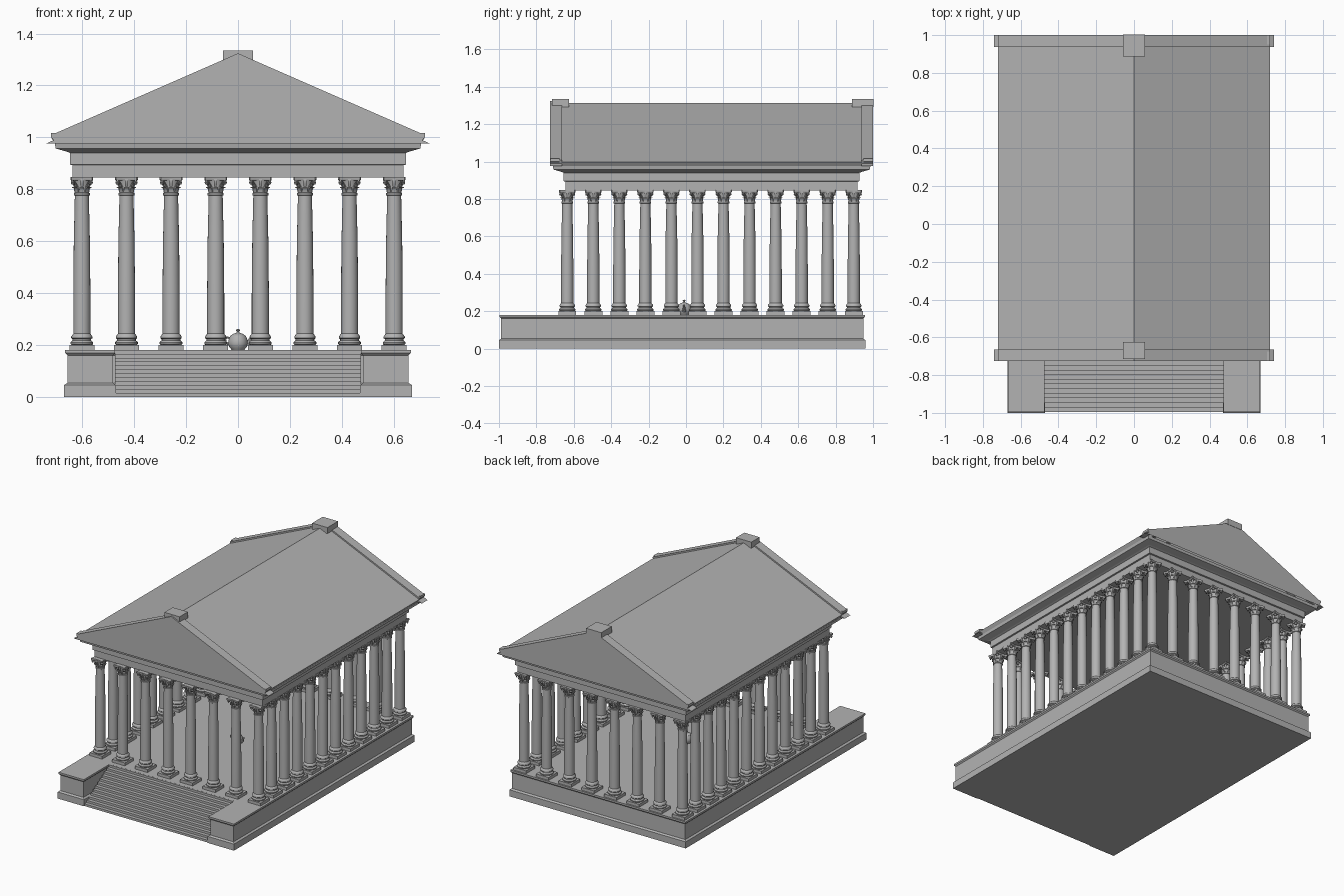
import bpy, bmesh, math
from mathutils import Vector, Matrix

cube = bpy.data.objects.get("Cube")
if cube:
    bpy.data.objects.remove(cube, do_unlink=True)

stone = bpy.data.materials.new("grey stone")
stone.use_nodes = True
GREY = (0.45, 0.45, 0.45, 1)
stone.diffuse_color = GREY
stone.node_tree.nodes["Principled BSDF"].inputs["Base Color"].default_value = GREY

CY, HY = 0.137, 0.863          # middle and half length of the roof
FLOOR, ARCHITRAVE = 0.18, 0.845


def finish(name, bm, smooth=False):
    bmesh.ops.recalc_face_normals(bm, faces=bm.faces)
    mesh = bpy.data.meshes.new(name)
    bm.to_mesh(mesh)
    bm.free()
    mesh.materials.append(stone)
    if smooth:
        mesh.shade_smooth()
        mesh.set_sharp_from_angle(angle=math.radians(35))
    obj = bpy.data.objects.new(name, mesh)
    bpy.context.collection.objects.link(obj)
    return obj


def loft(bm, rings):
    """Skin closed rings of equal length and cap both ends."""
    loops = [[bm.verts.new(p) for p in ring] for ring in rings]
    n = len(loops[0])
    for a, b in zip(loops, loops[1:]):
        for i in range(n):
            bm.faces.new((a[i], a[(i + 1) % n], b[(i + 1) % n], b[i]))
    bm.faces.new(loops[0][::-1])
    bm.faces.new(loops[-1])


def rect(z, hx, hy, cy=0):
    return [(sx * hx, cy + sy * hy, z) for sx, sy in ((-1, -1), (1, -1), (1, 1), (-1, 1))]


def lathe(bm, profile, sides):
    loft(bm, [[(r * math.cos(math.tau * i / sides), r * math.sin(math.tau * i / sides), z)
               for i in range(sides)] for r, z in profile])


def along_y(bm, outline, y0, y1):
    loft(bm, [[(x, y, z) for x, z in outline] for y in (y0, y1)])


def tube(bm, path, radii, sides=8):
    """Round tube along a path lying in the xz plane."""
    pts = [Vector((x, 0, z)) for x, z in path]
    rings = []
    for i, p in enumerate(pts):
        t = (pts[min(i + 1, len(pts) - 1)] - pts[max(i - 1, 0)]).normalized()
        side = Vector((0, 1, 0)).cross(t)
        rings.append([p + radii[i] * (math.cos(a) * side + math.sin(a) * Vector((0, 1, 0)))
                      for a in (math.tau * k / sides for k in range(sides))])
    loft(bm, rings)


# Podium with two arms that flank the stairs
def podium_ring(z, d):
    x, xi, front, back, stair = 0.67 - d, 0.47 + d, d - 1, 0.96 - d, d - 0.72
    return [(-x, front, z), (-xi, front, z), (-xi, stair, z), (xi, stair, z),
            (xi, front, z), (x, front, z), (x, back, z), (-x, back, z)]


bm = bmesh.new()
loft(bm, [podium_ring(z, d) for z, d in
          ((0, 0), (0.045, 0), (0.053, 0.012), (0.16, 0.012), (0.168, 0.004), (FLOOR, 0.004))])
finish("podium", bm)

# Stairs
STEPS = 12
rise, tread, y = FLOOR / STEPS, 0.0245, -0.995
outline = [(y, 0)]
for i in range(STEPS):
    outline += [(y + i * tread, (i + 1) * rise), (y + (i + 1) * tread, (i + 1) * rise)]
outline.append((y + STEPS * tread, 0))
# Keep the landing just under the floor so the two do not overlap
outline = [(a, min(z, FLOOR - 0.0005)) for a, z in outline]
bm = bmesh.new()
loft(bm, [[(x, a, z) for a, z in outline] for x in (-0.475, 0.475)])
finish("stairs", bm)

# Column: plinth, moulded base, tapered shaft, leafy capital, concave abacus
bm = bmesh.new()
loft(bm, [rect(0.178, 0.048, 0.048), rect(0.2, 0.048, 0.048)])
lathe(bm, [(0.04, 0.2), (0.044, 0.204), (0.044, 0.21), (0.04, 0.214), (0.036, 0.217),
           (0.036, 0.222), (0.041, 0.226), (0.041, 0.232), (0.037, 0.238), (0.033, 0.243),
           (0.033, 0.4), (0.031, 0.6), (0.027, 0.775), (0.031, 0.777), (0.031, 0.785),
           (0.026, 0.787), (0.027, 0.81), (0.034, 0.836)], 20)


def leaf(angle, width, points):
    rings = [[(r - 0.005, -width, z), (r, -width, z), (r, width, z), (r - 0.005, width, z)]
             for r, z in points]
    first = len(bm.verts)
    loft(bm, rings)
    bm.verts.ensure_lookup_table()
    bmesh.ops.rotate(bm, verts=bm.verts[first:], cent=(0, 0, 0),
                     matrix=Matrix.Rotation(angle, 3, "Z"))


for i in range(8):
    leaf(i * math.tau / 8, 0.009, [(0.028, 0.787), (0.031, 0.802), (0.037, 0.809), (0.038, 0.804)])
for i in range(4):
    corner = (i + 0.5) * math.tau / 4
    leaf(corner, 0.007, [(0.029, 0.806), (0.037, 0.818), (0.05, 0.832), (0.054, 0.826), (0.049, 0.818)])
    leaf(i * math.tau / 4, 0.006, [(0.03, 0.808), (0.036, 0.82), (0.041, 0.832), (0.04, 0.84)])


def abacus_ring(z, s):
    ring = []
    for k in range(4):
        for u, v in ((-0.9, 1), (-0.45, 0.86), (0, 0.82), (0.45, 0.86), (0.9, 1)):
            p = Matrix.Rotation(k * math.tau / 4, 2) @ Vector((v * s, u * s))
            ring.append((p.x, p.y, z))
    return ring


loft(bm, [abacus_ring(0.833, 0.041), abacus_ring(0.837, 0.044), abacus_ring(ARCHITRAVE + 0.002, 0.044)])
column = finish("column", bm, smooth=True)

# Colonnade around all four sides
ACROSS, DEEP, FIRST, LAST = 8, 12, -0.635, 0.897
spots = [(-0.602 + 1.204 * i / (ACROSS - 1), FIRST + (LAST - FIRST) * j / (DEEP - 1))
         for i in range(ACROSS) for j in range(DEEP)
         if i in (0, ACROSS - 1) or j in (0, DEEP - 1)]
column.location = (*spots[0], 0)
for x, y in spots[1:]:
    copy = column.copy()
    copy.location = (x, y, 0)
    bpy.context.collection.objects.link(copy)

# Entablature and projecting cornice
bm = bmesh.new()
loft(bm, [rect(z, 0.72 - d, HY - d, CY) for z, d in
          ((ARCHITRAVE, 0.082), (0.893, 0.082), (0.895, 0.072), (0.94, 0.072), (0.945, 0.06),
           (0.957, 0.017), (0.976, 0.014))])
finish("entablature", bm)

# Gable roof, set back behind the tympanum at each end
SLOPE, EAVE = 0.4375, 0.976
bm = bmesh.new()
along_y(bm, [(-0.705, EAVE), (0.705, EAVE), (0.72, 0.998), (0, 1.314), (-0.72, 0.998)],
        CY - HY + 0.06, CY + HY - 0.06)
finish("roof", bm)


# Raking cornice in three receding bands on both gables
def band(name, top, bottom, recess, lip=0.0):
    wt, wb = (top - EAVE) / SLOPE, (bottom - EAVE) / SLOPE
    foot = [(wt, EAVE)] if not lip else [(0.72, top - 0.72 * SLOPE), (0.706, EAVE)]
    half = [(0, top)] + foot + [(wb, EAVE), (0, bottom)]
    outline = half + [(-x, z) for x, z in reversed(half[1:-1])]
    for label, s in (("front", -1), ("back", 1)):
        bm = bmesh.new()
        along_y(bm, outline, CY + s * (HY - recess), CY + s * (HY - 0.062))
        finish(f"{label}_{name}", bm)


band("outer_raking_band", 1.324, 1.3, 0, lip=0.01)
band("middle_raking_band", 1.3, 1.275, 0.014)
band("inner_raking_band", 1.275, 1.23, 0.035)

# Blocks on the ridge ends and eave corners
for label, s in (("front", -1), ("back", 1)):
    bm = bmesh.new()
    cy = CY + s * (HY - 0.055)
    loft(bm, [rect(z, 0.058, 0.057 if s > 0 else 0.045, cy) for z in (1.292, 1.334)])
    finish(f"{label}_ridge_block", bm)
    for side, t in (("left", 1), ("right", -1)):
        bm = bmesh.new()
        along_y(bm, [(t * x, z) for x, z in ((0.68, 0.99), (0.705, 0.985), (0.72, 1.0),
                                             (0.72, 1.016), (0.68, 1.016))],
                CY + s * (HY - 0.001), CY + s * (HY - 0.05))
        finish(f"{label}_{side}_corner_block", bm)

# Teapot on the floor
bm = bmesh.new()
lathe(bm, [(0.024, 0), (0.026, 0.003), (0.034, 0.012), (0.038, 0.026), (0.036, 0.04),
           (0.031, 0.053), (0.029, 0.056), (0.027, 0.056), (0.02, 0.062), (0.007, 0.066),
           (0.004, 0.07), (0.008, 0.076), (0.006, 0.08), (0.001, 0.081)], 24)
tube(bm, [(0.033, 0.022), (0.042, 0.028), (0.047, 0.042), (0.054, 0.053)],
     [0.012, 0.009, 0.006, 0.005])
tube(bm, [(-0.03, 0.047), (-0.043, 0.048), (-0.05, 0.042), (-0.047, 0.03), (-0.034, 0.019)],
     [0.004] * 5)
teapot = finish("teapot", bm, smooth=True)
teapot.location = (0, -0.01, FLOOR)
